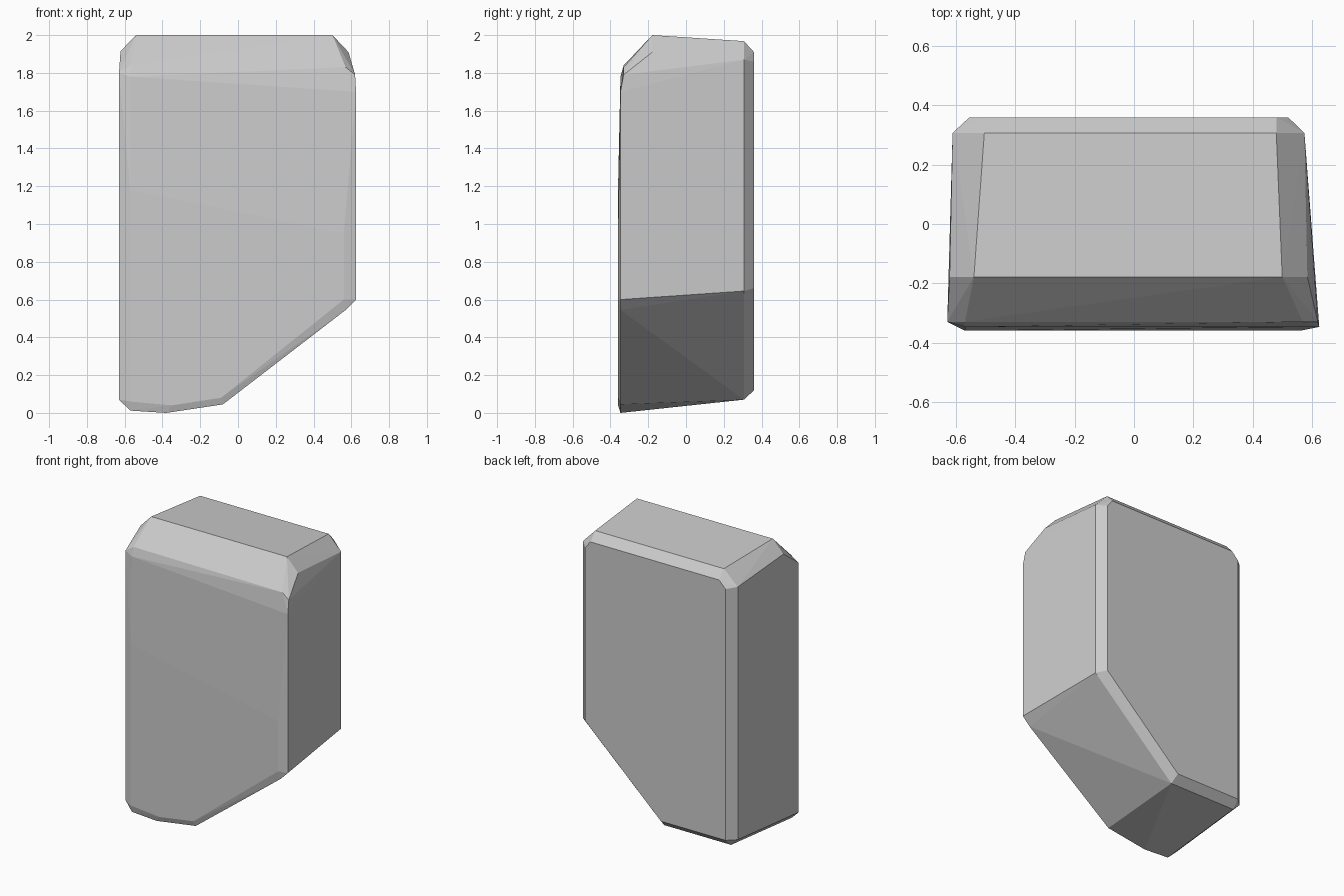
import bpy, bmesh, math

# Cross-sections from back to front: (depth y, outline of x,z points)
sections = [
    # back face
    (0.36, [(-0.555, 0.12), (-0.06, 0.12), (0.52, 0.66), (0.52, 1.86),
            (0.48, 1.91), (-0.505, 1.91), (-0.555, 1.86)]),
    # outer edge of the back bevel
    (0.307, [(-0.612, 0.12), (-0.56, 0.07), (-0.05, 0.07), (0.575, 0.645),
             (0.575, 1.87), (0.48, 1.968), (-0.505, 1.968), (-0.612, 1.87)]),
    # crown ridge
    (-0.178, [(0.5, 2.0), (-0.54, 2.0), (0.585, 1.91), (-0.622, 1.915)]),
    # brow below the crown
    (-0.33, [(-0.57, 1.84), (0.57, 1.83), (0.62, 1.79), (-0.63, 1.80),
             (-0.63, 0.07)]),
    # front rim
    (-0.347, [(-0.57, 0.012), (-0.38, 0.003), (-0.08, 0.045), (0.57, 0.545),
              (0.625, 0.6), (0.625, 1.70), (-0.57, 1.78), (-0.38, 0.0)]),
    # slightly domed front face
    (-0.36, [(-0.57, 0.06), (-0.35, 0.04), (-0.09, 0.08), (0.56, 0.6),
             (0.56, 0.95), (-0.57, 1.18)]),
]

# Skin the sections into one closed bevelled block
bm = bmesh.new()
for y, outline in sections:
    for x, z in outline:
        bm.verts.new((x, y, z))
hull = bmesh.ops.convex_hull(bm, input=bm.verts[:])
loose = [v for v in bm.verts if not v.link_faces]
bmesh.ops.delete(bm, geom=loose, context='VERTS')
bmesh.ops.dissolve_limit(bm, angle_limit=math.radians(0.5),
                         verts=bm.verts[:], edges=bm.edges[:])
bmesh.ops.recalc_face_normals(bm, faces=bm.faces[:])

mesh = bpy.data.meshes.new("bevelled_block")
bm.to_mesh(mesh)
bm.free()
block = bpy.data.objects.new("bevelled_block", mesh)
bpy.context.collection.objects.link(block)
